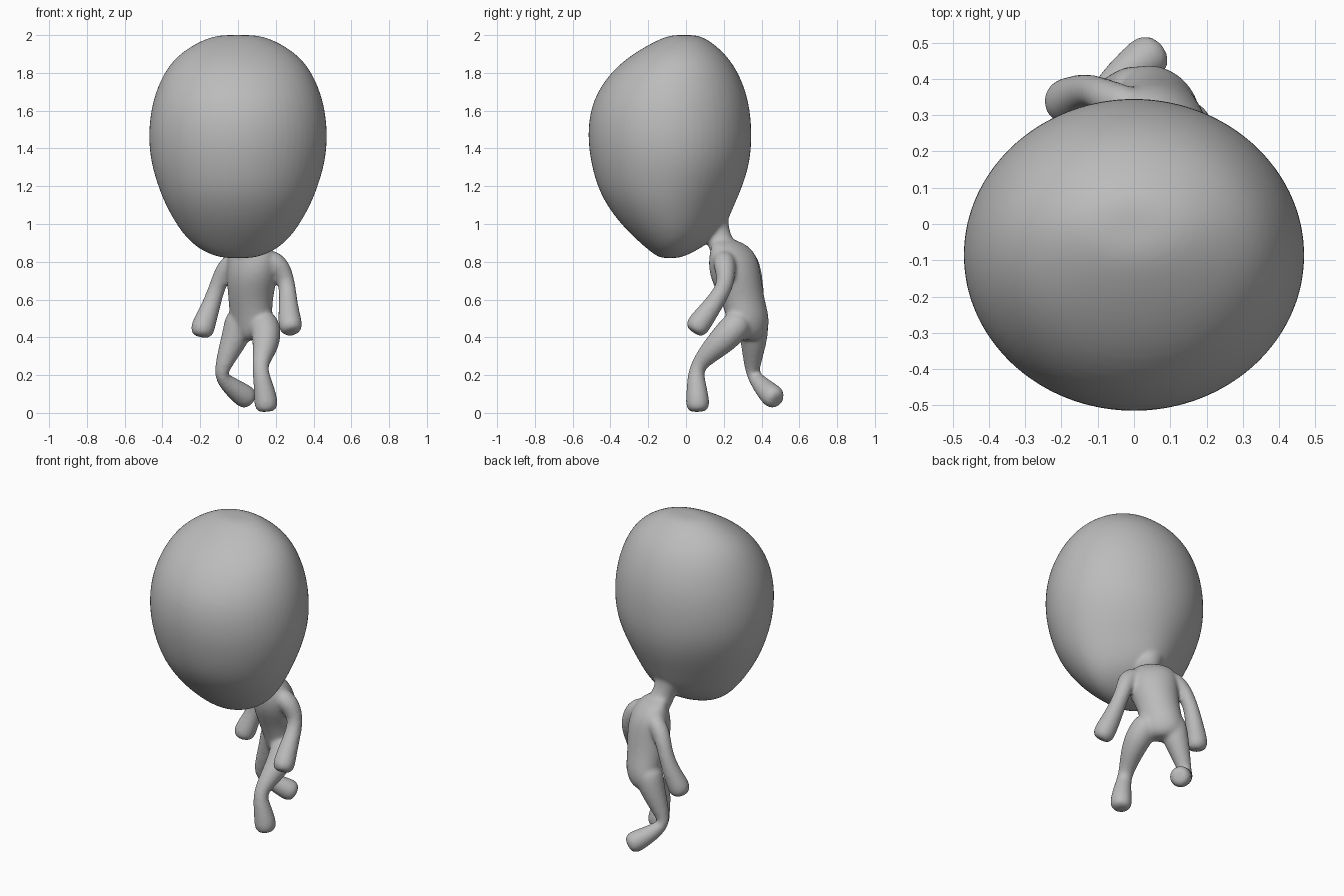
import bpy, bmesh
from math import sin, cos, pi
from mathutils import Vector

if "Cube" in bpy.data.objects:
    bpy.data.objects.remove(bpy.data.objects["Cube"])

SIDES = 16
GROW = 1.025  # makes up for the shrinkage of the rounding
skin = bpy.data.materials.new("grey_skin")
skin.use_nodes = True
skin.diffuse_color = (0.5, 0.5, 0.5, 1)
skin.node_tree.nodes["Principled BSDF"].inputs["Base Color"].default_value = (0.5, 0.5, 0.5, 1)


def ring(center, u, v, pinch=0):
    """Ellipse with half axes u and v; pinch narrows the +v half."""
    points = []
    for i in range(SIDES):
        a = 2 * pi * i / SIDES
        narrow = 1 - pinch * max(0, sin(a)) ** 2
        points.append(Vector(center) + (u * cos(a) * narrow + v * sin(a)) * GROW)
    return points


def loft(bm, rings):
    """Skin a list of rings and close both ends."""
    rows = [[bm.verts.new(p) for p in r] for r in rings]
    for a, b in zip(rows, rows[1:]):
        for i in range(SIDES):
            j = (i + 1) % SIDES
            bm.faces.new((a[i], a[j], b[j], b[i]))
    for row in (rows[0], rows[-1]):
        mid = bm.verts.new(sum((v.co for v in row), Vector()) / SIDES)
        for i in range(SIDES):
            bm.faces.new((row[i], row[(i + 1) % SIDES], mid))


def limb(bm, path):
    """Round tube through (x, y, z, radius) points, with a blunt end."""
    pts = [Vector(p[:3]) for p in path]
    rings, u = [], Vector((1, 0, 0))
    for k, p in enumerate(pts):
        t = (pts[min(k + 1, len(pts) - 1)] - pts[max(k - 1, 0)]).normalized()
        u = (u - t * u.dot(t)).normalized()
        r = path[k][3]
        rings.append(ring(p, u * r, t.cross(u) * r))
    tip, r = pts[-1] + t * path[-1][3] * 0.45, path[-1][3] * 0.7
    rings.append(ring(tip, u * r, t.cross(u) * r))
    loft(bm, rings)


bm = bmesh.new()

# Head: z, front y, back y, half width, pinch towards the nape
HEAD = [(2.0, -.08, .06, .1, 0), (1.975, -.15, .12, .19, 0), (1.9, -.285, .21, .315, 0),
        (1.8, -.405, .28, .395, 0), (1.65, -.50, .335, .455, 0), (1.48, -.523, .35, .476, 0),
        (1.33, -.505, .34, .463, .05), (1.2, -.47, .30, .425, .15), (1.1, -.42, .255, .385, .25),
        (1.0, -.345, .215, .33, .4), (.92, -.265, .15, .27, .35), (.855, -.19, .05, .19, .15),
        (.82, -.14, -.03, .09, 0)]
loft(bm, [ring((0, (f + b) / 2, z), Vector((w, 0, 0)), Vector((0, (b - f) / 2, 0)), p)
          for z, f, b, w, p in HEAD])

# Torso, turned to its right: z, centre x, centre y, half width, half depth
TORSO = [(.92, .045, .2, .06, .05), (.885, .065, .235, .12, .075), (.82, .075, .25, .15, .11),
         (.72, .075, .26, .145, .128), (.6, .065, .3, .12, .11), (.5, .07, .33, .125, .1),
         (.42, .065, .335, .115, .08), (.385, .065, .33, .06, .05)]
side, back = Vector((1, -1, 0)).normalized(), Vector((1, 1, 0)).normalized()
loft(bm, [ring((x, y, z), side * w, back * d) for z, x, y, w, d in TORSO])

# Neck, arms and legs: x, y, z, radius
neck = [(.05, .2, .86, .08), (.035, .175, .925, .06), (.015, .15, .99, .08), (0, .11, 1.08, .12)]
left_arm = [(.15, .2, .82, .06), (.225, .205, .775, .06), (.262, .215, .68, .043),
            (.265, .15, .58, .05), (.275, .075, .48, .063), (.28, .055, .45, .062)]
right_arm = [(0, .32, .82, .055), (-.07, .345, .765, .052), (-.11, .37, .67, .042),
             (-.145, .365, .56, .05), (-.185, .34, .46, .064), (-.19, .335, .43, .062)]
left_leg = [(.13, .3, .5, .08), (.155, .22, .41, .08), (.14, .135, .33, .062),
            (.115, .06, .25, .04), (.125, .052, .19, .046), (.145, .06, .09, .06),
            (.15, .062, .035, .064)]
right_leg = [(.02, .35, .52, .085), (-.005, .36, .42, .078), (-.05, .355, .32, .058),
             (-.09, .35, .22, .038), (-.085, .365, .185, .038), (-.03, .41, .135, .052),
             (.025, .45, .095, .062), (.048, .468, .08, .062)]
for path in (neck, left_arm, right_arm, left_leg, right_leg):
    limb(bm, path)

# One figure whose parts flow into each other
bmesh.ops.recalc_face_normals(bm, faces=bm.faces)
mesh = bpy.data.meshes.new("big_headed_figure")
bm.to_mesh(mesh)
bm.free()
mesh.materials.append(skin)
mesh.shade_smooth()
figure = bpy.data.objects.new("big_headed_figure", mesh)
bpy.context.collection.objects.link(figure)
rounding = figure.modifiers.new("round", "SUBSURF")
rounding.levels = rounding.render_levels = 2
fuse = figure.modifiers.new("fuse", "REMESH")
fuse.mode = "VOXEL"
fuse.voxel_size = 0.01
fuse.use_smooth_shade = True
soften = figure.modifiers.new("soften", "SMOOTH")
soften.factor, soften.iterations = 0.5, 12
